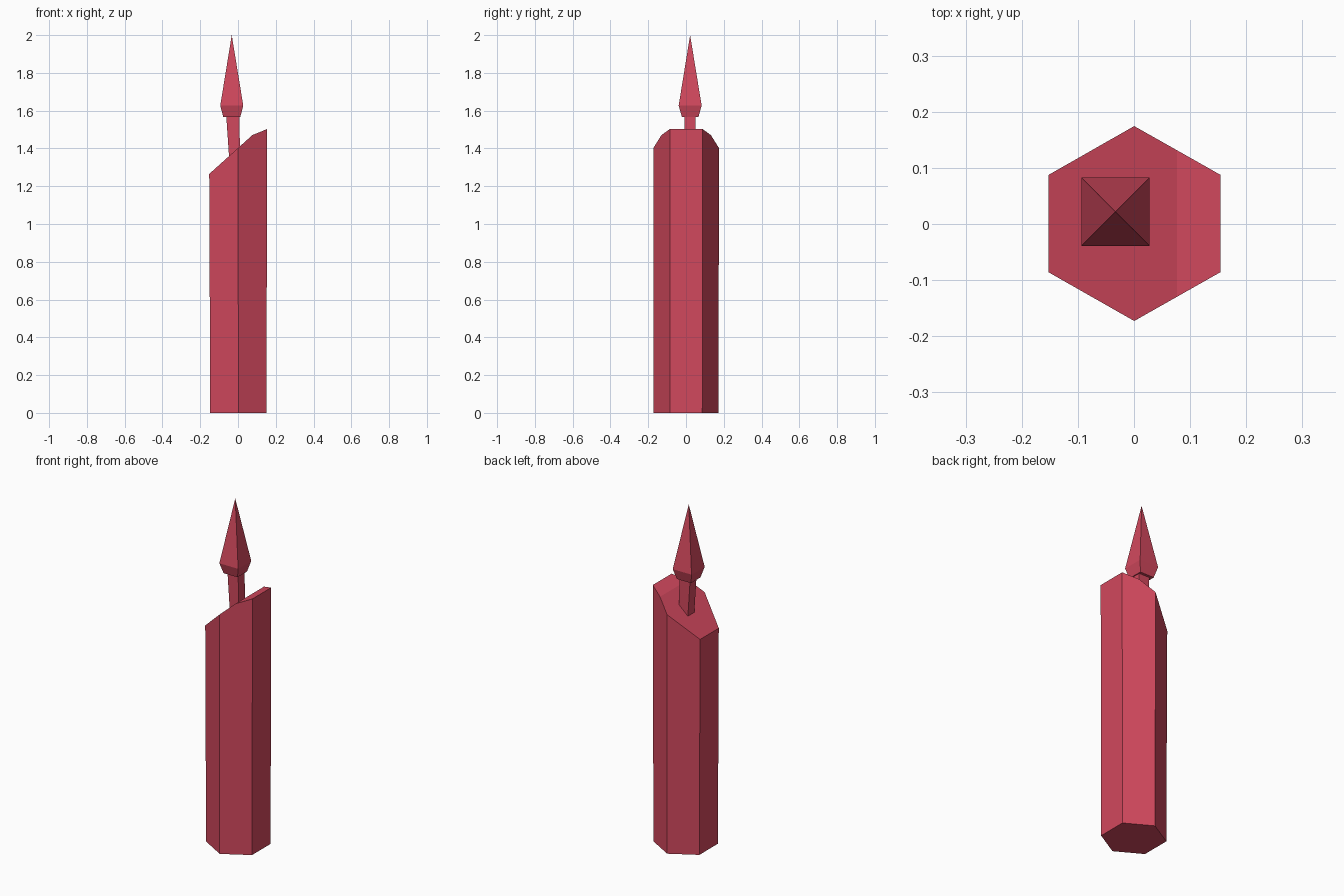
import bpy, bmesh, math
from mathutils import Vector

cube = bpy.data.objects.get("Cube")
if cube:
    bpy.data.objects.remove(cube, do_unlink=True)

# single wax-red material
COLOUR = (0.64, 0.065, 0.11, 1)
red = bpy.data.materials.new("candle_red")
red.use_nodes = True
red.diffuse_color = COLOUR
red.node_tree.nodes["Principled BSDF"].inputs["Base Color"].default_value = COLOUR


def loft(sides, phase, rings):
    """Capped loft through rings of (centre x, centre y, z, x radius, y radius)."""
    bm = bmesh.new()
    angles = [math.radians(phase) + math.tau * i / sides for i in range(sides)]
    loops = [[bm.verts.new((x + rx * math.cos(a), y + ry * math.sin(a), z)) for a in angles]
             for x, y, z, rx, ry in rings]
    for low, high in zip(loops, loops[1:]):
        for i in range(sides):
            j = (i + 1) % sides
            bm.faces.new((low[i], low[j], high[j], high[i]))
    bm.faces.new(loops[0][::-1])
    bm.faces.new(loops[-1])
    return bm


def slice_top(bm, point, normal):
    """Cut away everything above a plane and cap the cut."""
    cut = bmesh.ops.bisect_plane(bm, geom=bm.verts[:] + bm.edges[:] + bm.faces[:],
                                 plane_co=Vector(point), plane_no=Vector(normal).normalized(),
                                 clear_outer=True)
    edges = [e for e in cut["geom_cut"] if isinstance(e, bmesh.types.BMEdge)]
    bmesh.ops.holes_fill(bm, edges=edges, sides=0)


def finish(name, bm):
    bmesh.ops.remove_doubles(bm, verts=bm.verts[:], dist=0.0005)
    bmesh.ops.recalc_face_normals(bm, faces=bm.faces[:])
    mesh = bpy.data.meshes.new(name)
    bm.to_mesh(mesh)
    bm.free()
    mesh.materials.append(red)
    bpy.context.collection.objects.link(bpy.data.objects.new(name, mesh))


# hexagonal wax body with a two-slope melted top
body = loft(6, 30, [(0.002, 0, 0, 0.172, 0.172), (0, 0.001, 1.7, 0.178, 0.174)])
slice_top(body, (0, 0, 1.402), (-0.9, 0, 1))
slice_top(body, (0.077, 0, 1.471), (-0.41, 0, 1))
finish("candle_body", body)

# square wick, leaning slightly
finish("wick", loft(4, 45, [(-0.016, 0.021, 1.31, 0.040, 0.042),
                            (-0.028, 0.021, 1.58, 0.049, 0.042)]))

# four-sided flame with a flared base and pointed tip
finish("flame", loft(4, 45, [(-0.033, 0.022, 1.567, 0.064, 0.062),
                             (-0.033, 0.022, 1.627, 0.086, 0.086),
                             (-0.033, 0.022, 2.0, 0.0002, 0.0002)]))
